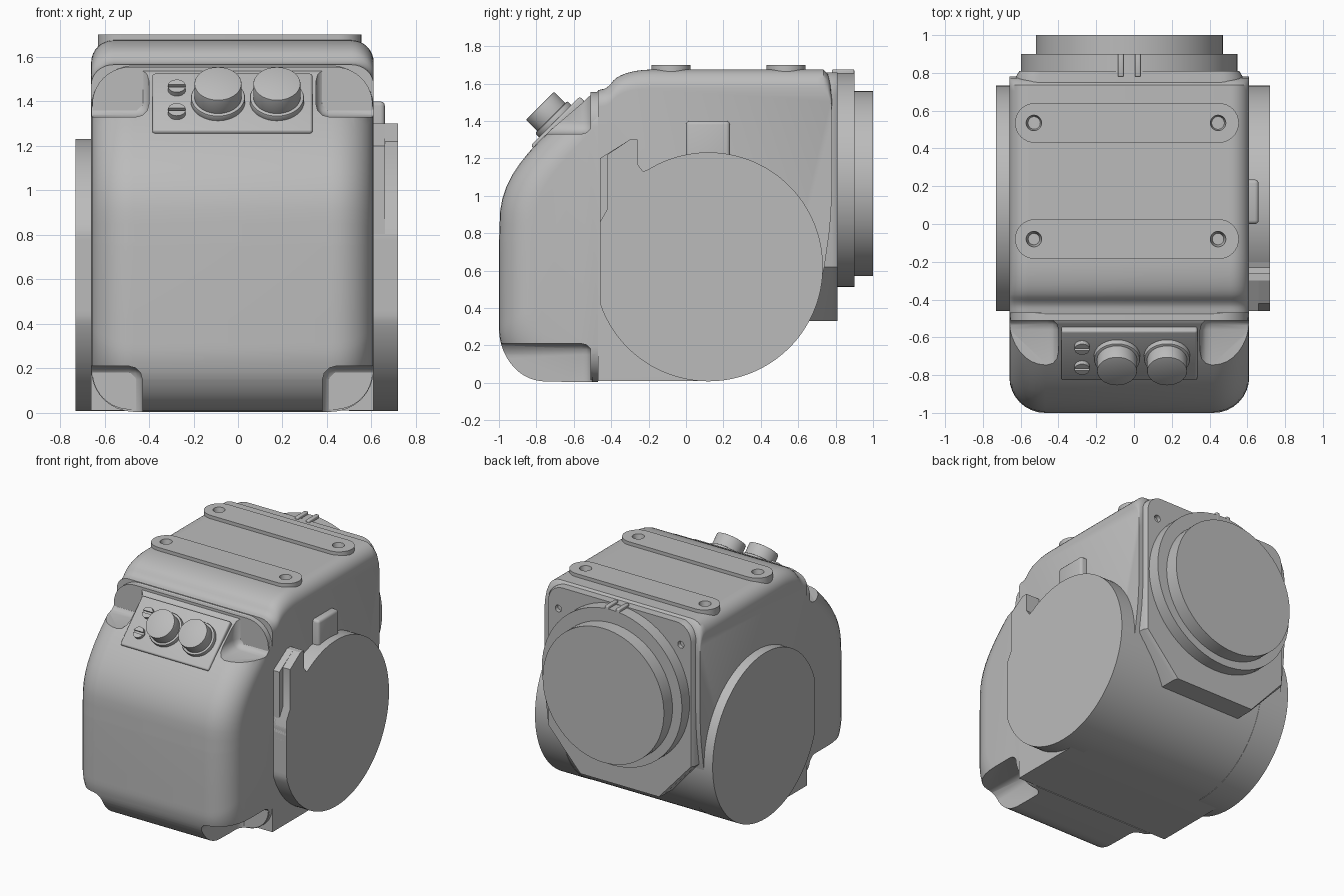
import bpy, bmesh, math
from mathutils import Matrix, Vector

if "Cube" in bpy.data.objects:
    bpy.data.objects.remove(bpy.data.objects["Cube"])

grey = bpy.data.materials.new("housing grey")
grey.use_nodes = True
grey.diffuse_color = (0.5, 0.5, 0.5, 1)
grey.node_tree.nodes["Principled BSDF"].inputs["Base Color"].default_value = (0.5, 0.5, 0.5, 1)

CX = -0.025          # middle of the housing across its width
TILT = Matrix.Rotation(math.radians(45), 4, 'X')


def make(name, bm, bevel=0, segs=3):
    bmesh.ops.recalc_face_normals(bm, faces=bm.faces)
    if bevel:
        edges = [e for e in bm.edges if e.calc_face_angle(0) > 0.6]
        bmesh.ops.bevel(bm, geom=edges, offset=bevel, segments=segs, profile=0.5, affect='EDGES')
    me = bpy.data.meshes.new(name)
    bm.to_mesh(me)
    bm.free()
    ob = bpy.data.objects.new(name, me)
    bpy.context.collection.objects.link(ob)
    me.materials.append(grey)
    return ob


def loft(name, rings, bevel=0):
    """Skin a list of equal rings of points and cap both ends."""
    bm = bmesh.new()
    rows = [[bm.verts.new(p) for p in ring] for ring in rings]
    for a, b in zip(rows, rows[1:]):
        for i in range(len(a)):
            j = (i + 1) % len(a)
            bm.faces.new((a[i], a[j], b[j], b[i]))
    bm.faces.new(rows[0])
    bm.faces.new(rows[-1])
    return make(name, bm, bevel)


def slab(name, pts, x0, x1, bevel=0):
    """Side outline of (y, z) points, extruded across x."""
    return loft(name, [[(x, y, z) for y, z in pts] for x in (x0, x1)], bevel)


def box(name, lo, hi, bevel=0):
    bm = bmesh.new()
    lo, hi = Vector(lo), Vector(hi)
    bmesh.ops.create_cube(bm, size=1, matrix=Matrix.Translation((lo + hi) / 2)
                          @ Matrix.Diagonal((*(hi - lo), 1)))
    return make(name, bm, bevel)


def disc(name, r, h, base, rot, bevel=0, r2=None):
    """Cylinder or cone standing on base, along the rotated z axis."""
    bm = bmesh.new()
    bmesh.ops.create_cone(bm, cap_ends=True, segments=64, radius1=r, radius2=r if r2 is None else r2,
                          depth=h, matrix=Matrix.Translation(base) @ rot @ Matrix.Translation((0, 0, h / 2)))
    return make(name, bm, bevel, 2)


def cut(ob, cutters, keep=False):
    bpy.context.view_layer.objects.active = ob
    for c in cutters:
        m = ob.modifiers.new("cut", 'BOOLEAN')
        m.operation, m.solver, m.object = 'DIFFERENCE', 'EXACT', c
        bpy.ops.object.modifier_apply(modifier=m.name)
    if not keep:
        for c in cutters:
            bpy.data.objects.remove(c)


def arc(cy, cz, r, a0, a1, n):
    angles = [math.radians(a0 + (a1 - a0) * i / n) for i in range(n + 1)]
    return [(cy + r * math.cos(a), cz + r * math.sin(a)) for a in angles]


def smooth(pts, times=2):
    """Round an open outline by corner cutting, keeping its ends."""
    for _ in range(times):
        out = [pts[0]]
        for (a, b), (c, d) in zip(pts, pts[1:]):
            out += [(a * .75 + c * .25, b * .75 + d * .25), (a * .25 + c * .75, b * .25 + d * .75)]
        pts = out + [pts[-1]]
    return pts


def pillow(name, pts, radius, shrink):
    """Extrude an outline across the width with rounded side edges."""
    rings = []
    half = 0.635
    for side in (-1, 1):
        for i in range(9):
            a = math.pi / 2 * (i if side < 0 else 8 - i) / 8
            x = CX + side * (half - radius * (1 - math.sin(a)))
            if side < 0:
                x = CX - half + radius * (1 - math.cos(a))
                d = radius * (1 - math.sin(a))
            else:
                x = CX + half - radius * (1 - math.cos(a))
                d = radius * (1 - math.sin(a))
            rings.append([(x, *shrink(y, z, d)) for y, z in pts])
    return loft(name, rings)


# Main housing: round underside, flat top
body_pts = ([(-0.47, 0.01)] + arc(0.12, 0.62, 0.61, -90, -5, 24)
            + smooth([(0.74, 0.62), (0.78, 0.9), (0.78, 1.3), (0.78, 1.675), (0.66, 1.675)])
            + smooth([(-0.08, 1.675), (-0.25, 1.675), (-0.37, 1.64), (-0.42, 1.575), (-0.47, 1.565)]))
body = pillow("main_housing", body_pts, 0.1,
              lambda y, z, d: (y, z - d * max(0, min(1, (z - 1.2) / 0.4))))

# Front cover with pocketed corners
cover_pts = ([(-0.47, 1.56), (-0.52, 1.53)]
             + smooth([(-0.55, 1.5), (-0.83, 1.26), (-0.99, 1.02), (-1.0, 0.75)])
             + smooth([(-1.0, 0.42), (-1.0, 0.18), (-0.86, 0.01), (-0.64, 0.005)], 3) + [(-0.47, 0.005)])
cover = pillow("front_cover", cover_pts, 0.19,
               lambda y, z, d: (-0.47 + (y + 0.47) * (1 - d / 0.53), 0.78 + (z - 0.78) * (1 - d / 0.78)))
pockets = []
for s in (-1, 1):
    for inner, z0, z1 in ((0.375, 1.33, 1.9), (0.405, -0.3, 0.21)):
        xs = sorted((CX + s * inner, CX + s * 0.9))
        pockets.append(box("pocket_cutter", (xs[0], -1.3, z0), (xs[1], -0.5, z1), 0.06))
cut(cover, pockets)

# Thin rim between cover and housing
rim_w, rim_pts = 0.63, []
for sx, sz, a0 in ((1, 1, 0), (-1, 1, 90), (-1, -1, 180), (1, -1, 270)):
    rim_pts += arc(CX + sx * (rim_w - 0.17), 0.785 + sz * 0.6, 0.17, a0, a0 + 90, 10)
loft("cover_rim", [[(x, y, z) for x, z in rim_pts] for y in (-0.51, -0.46)])

# Side drums, trimmed flat at the front
drum = [(max(y, -0.46), z) for y, z in arc(0.12, 0.62, 0.612, 0, 357.5, 143)]
slab("left_drum", drum, 0.5, 0.72)
slab("right_drum", drum, -0.73, -0.5)

# Left side bracket, its recess and the tab above the drum
top = [(-0.3, 1.3), (-0.26, 1.3), (-0.26, 1.17), (-0.23, 1.13), (-0.12, 1.17), (0.1, 0.9), (0, 0.5)]
slab("bracket_base", [(-0.46, 0.5), (-0.46, 1.2)] + top, 0.55, 0.66)
slab("bracket_face", [(-0.46, 0.5), (-0.46, 0.86), (-0.42, 0.93), (-0.42, 1.22)] + top, 0.6, 0.72)
box("drum_tab", (0.5, 0.0, 1.0), (0.66, 0.235, 1.4), 0.02)

# Rear flange plate with chamfered lower corners
w = 0.6
corner = arc(CX + w - 0.12, 1.54, 0.12, 0, 90, 8)
half = [(CX + 0.33, 0.33), (CX + w, 0.62)] + corner
outline = half + [(2 * CX - x, z) for x, z in reversed(half)]
wide = [(CX + (x - CX) * 0.97, z) for x, z in outline]
flange = loft("rear_flange", [[(x, y, z) for x, z in o]
                              for y, o in ((0.5, outline), (0.78, outline), (0.81, wide))])
BACK = Matrix.Rotation(math.radians(-90), 4, 'X')
cut(flange, [disc("screw_hole_cutter", 0.025, 0.2, (CX + s * 0.5, 0.74, 1.5), BACK) for s in (-1, 1)])

# Rear boss rings and the small sighting notch
outer = disc("outer_boss", 0.572, 0.2, (CX, 0.7, 1.085), BACK)
disc("inner_boss", 0.495, 0.2, (CX, 0.8, 1.065), BACK)
for s in (-1, 1):
    box("notch_prong", (CX + s * 0.045 - 0.015, 0.78, 1.6), (CX + s * 0.045 + 0.015, 0.9, 1.675), 0.006)

# Top mounting rails with screw holes
for i, y in enumerate((-0.08, 0.535)):
    ends = arc(0.45, y, 0.105, -90, 90, 16) + arc(-0.525, y, 0.105, 90, 270, 16)
    rail = loft(f"mounting_rail_{i + 1}", [[(x, v, z) for x, v in ends] for z in (1.6, 1.7)])
    holes = [disc("hole_cutter", 0.03, 0.08, (x, y, 1.64), Matrix(), 0, 0.045) for x in (-0.53, 0.445)]
    cut(body, holes, True)
    cut(rail, holes)

# Control panel, buttons and slotted screws on the sloping face
N = Vector((0, -1, 1)).normalized()
U = Vector((0, 1, 1)).normalized()
mid = Vector((0, -0.685, 1.385))
panel = box("control_panel", (-0.385, -0.185, -0.05), (0.335, 0.185, 0.02), 0.012)
panel.data.transform(Matrix.Translation(mid) @ TILT)
for side, x in (("right", -0.09), ("left", 0.175)):
    at = mid + Vector((x, 0, 0))
    disc(f"{side}_button_collar", 0.122, 0.05, at, TILT, 0.008)
    disc(f"{side}_button", 0.106, 0.135, at, TILT, 0.004)
for u in (-0.075, 0.075):
    at = mid + U * u + Vector((-0.275, 0, 0))
    screw = disc("panel_screw", 0.04, 0.045, at, TILT)
    slot = box("slot_cutter", (-0.06, -0.008, 0.03), (0.06, 0.008, 0.08))
    slot.data.transform(Matrix.Translation(at) @ TILT)
    cut(screw, [slot])

# Smooth shading with crisp edges
bpy.ops.object.select_all(action='DESELECT')
for ob in bpy.context.scene.objects:
    if ob.type == 'MESH':
        ob.select_set(True)
        bpy.context.view_layer.objects.active = ob
bpy.ops.object.shade_smooth_by_angle(angle=math.radians(32))
